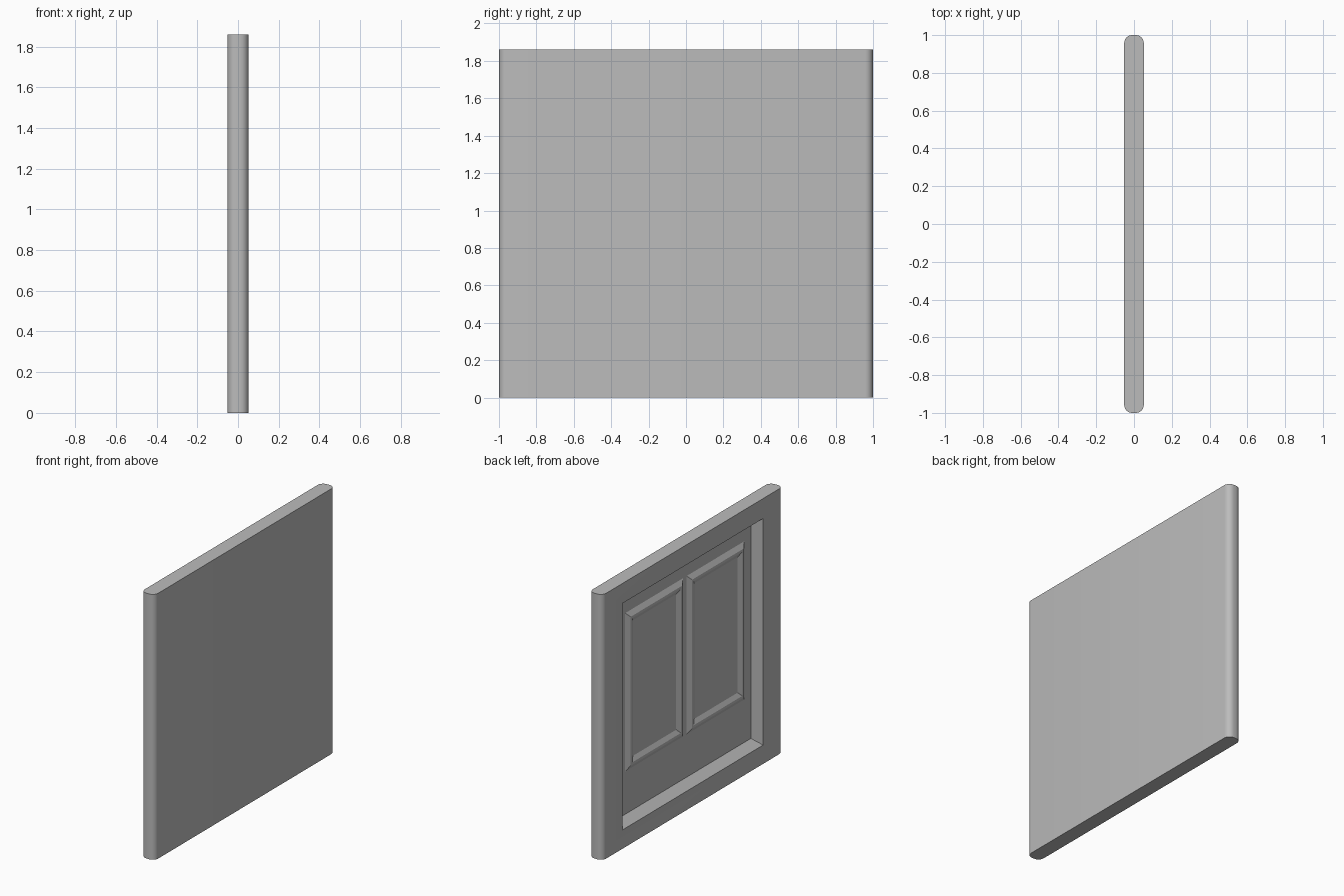
import bpy, bmesh

if "Cube" in bpy.data.objects:
    bpy.data.objects.remove(bpy.data.objects["Cube"], do_unlink=True)

HALF_T, HEIGHT, ROUND = 0.052, 1.86, 0.042
FLOOR = 0.01            # depth position of the recess floor

grey = bpy.data.materials.new("plain_grey")
grey.use_nodes = True
grey.diffuse_color = (0.5, 0.5, 0.5, 1)
bsdf = grey.node_tree.nodes["Principled BSDF"]
bsdf.inputs["Base Color"].default_value = (0.5, 0.5, 0.5, 1)


def add_steps(bm, rings):
    """Join nested rectangles (x, y0, y1, z0, z1) facing -x and cap the last."""
    loops = []
    for x, y0, y1, z0, z1 in rings:
        corners = ((y0, z0), (y0, z1), (y1, z1), (y1, z0))
        loops.append([bm.verts.new((x, y, z)) for y, z in corners])
    for a, b in zip(loops, loops[1:]):
        for i in range(4):
            j = (i + 1) % 4
            bm.faces.new((a[i], a[j], b[j], b[i]))
    bm.faces.new(loops[-1])


def shrink(ring, x, margin):
    _, y0, y1, z0, z1 = ring
    return (x, y0 + margin, y1 - margin, z0 + margin, z1 - margin)


def finish(bm, name):
    mesh = bpy.data.meshes.new(name)
    bm.to_mesh(mesh)
    bm.free()
    mesh.materials.append(grey)
    obj = bpy.data.objects.new(name, mesh)
    bpy.context.collection.objects.link(obj)
    bpy.ops.object.select_all(action="DESELECT")
    obj.select_set(True)
    bpy.context.view_layer.objects.active = obj
    bpy.ops.object.shade_smooth_by_angle(angle=0.45)
    return obj


# Door slab: box with rounded upright edges
bm = bmesh.new()
bmesh.ops.create_cube(bm, size=1)
for v in bm.verts:
    v.co = (v.co.x * 2 * HALF_T, v.co.y * 2, (v.co.z + 0.5) * HEIGHT)
uprights = [e for e in bm.edges if abs(e.verts[0].co.z - e.verts[1].co.z) > 1]
bmesh.ops.bevel(bm, geom=uprights, offset=ROUND, segments=6, profile=0.5,
                affect="EDGES")

# Recess with sloping walls, replacing the flat panelled face
bm.normal_update()
flat = [f for f in bm.faces if f.normal.x < -0.99 and f.calc_area() > 1]
bmesh.ops.delete(bm, geom=flat, context="FACES")
opening = (-HALF_T, -0.78, 0.78, 0.132, 1.72)
edge = (-HALF_T, ROUND - 1, 1 - ROUND, 0, HEIGHT)
add_steps(bm, [edge, opening, shrink(opening, FLOOR, 0.048)])
bmesh.ops.remove_doubles(bm, verts=bm.verts, dist=0.0005)
bmesh.ops.recalc_face_normals(bm, faces=bm.faces)
finish(bm, "door_slab")

# Two moulded panels side by side on the recess floor
for name, y0, y1 in (("left_panel", 0.02, 0.66), ("right_panel", -0.66, -0.02)):
    bm = bmesh.new()
    base = (FLOOR, y0, y1, 0.48, 1.59)
    crest = FLOOR - 0.02
    add_steps(bm, [base, shrink(base, crest, 0.033), shrink(base, crest, 0.05),
                   shrink(base, FLOOR - 0.004, 0.08)])
    bm.normal_update()
    for f in bm.faces:
        if f.normal.x > 0:
            f.normal_flip()
    finish(bm, name)
